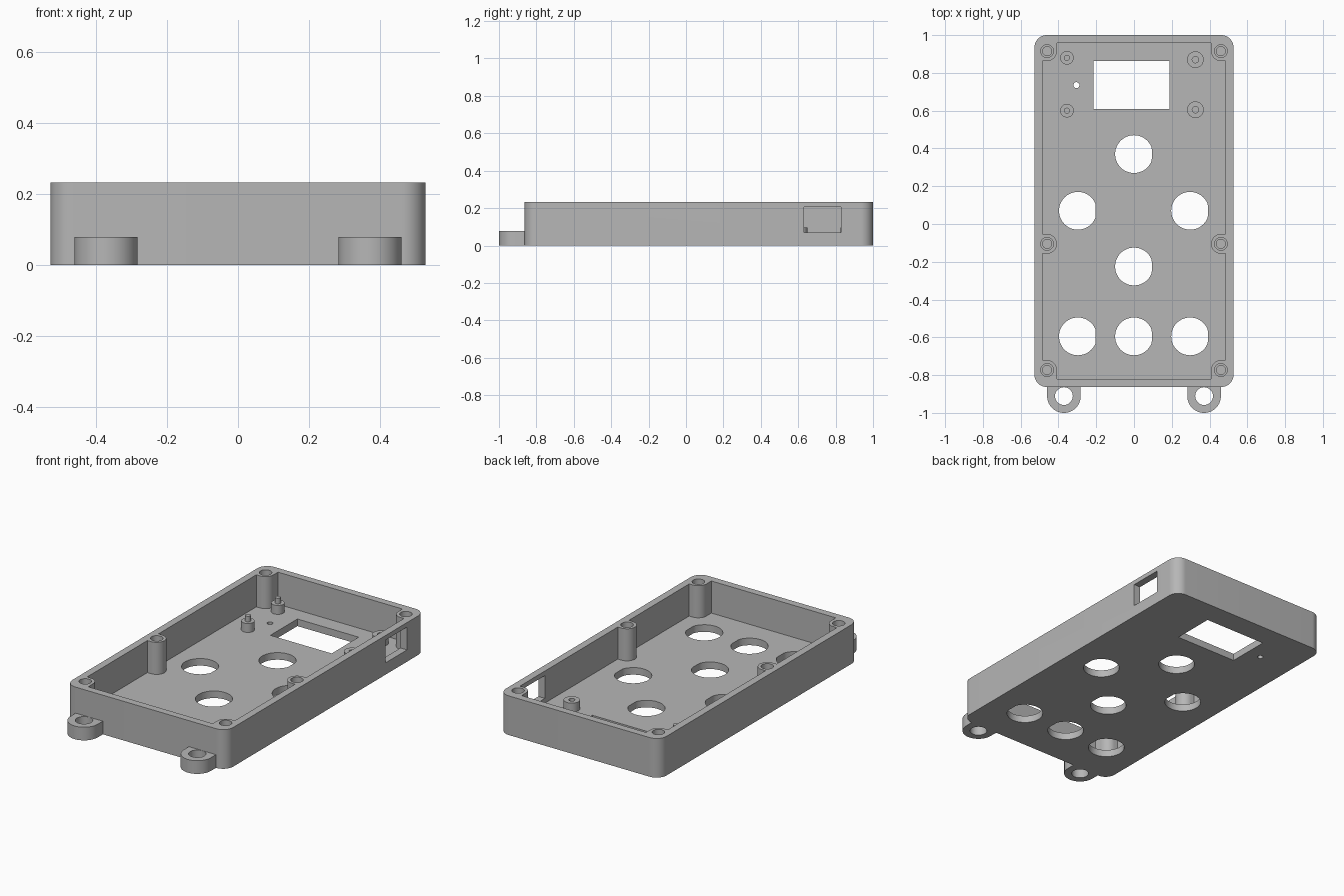
import bpy, bmesh, math

if "Cube" in bpy.data.objects:
    bpy.data.objects.remove(bpy.data.objects["Cube"])

H, FLOOR = 0.232, 0.042          # case height, floor thickness
X, Y0, Y1 = 0.527, -0.863, 1.0   # outer limits
WALL = 0.043
BOSS_R = 0.052

grey = bpy.data.materials.new("light_grey")
grey.diffuse_color = (0.47, 0.47, 0.47, 1)
grey.use_nodes = True
grey.node_tree.nodes["Principled BSDF"].inputs["Base Color"].default_value = grey.diffuse_color


def arc(cx, cy, r, a0, a1, n):
    return [(cx + r * math.cos(math.radians(a0 + (a1 - a0) * i / n)),
             cy + r * math.sin(math.radians(a0 + (a1 - a0) * i / n))) for i in range(n + 1)]


def circle(cx, cy, r, n=40):
    return arc(cx, cy, r, 0, 360, n)[:-1]


def rect(x0, x1, y0, y1):
    return [(x0, y0), (x1, y0), (x1, y1), (x0, y1)]


def prisms(name, parts):
    """One object made of upright prisms, each (outline, bottom, top)."""
    bm = bmesh.new()
    for pts, z0, z1 in parts:
        lo = [bm.verts.new((x, y, z0)) for x, y in pts]
        hi = [bm.verts.new((x, y, z1)) for x, y in pts]
        bm.faces.new(lo[::-1])
        bm.faces.new(hi)
        for i in range(len(pts)):
            j = (i + 1) % len(pts)
            bm.faces.new((lo[i], lo[j], hi[j], hi[i]))
    bmesh.ops.recalc_face_normals(bm, faces=bm.faces)
    me = bpy.data.meshes.new(name)
    bm.to_mesh(me)
    bm.free()
    ob = bpy.data.objects.new(name, me)
    bpy.context.collection.objects.link(ob)
    me.materials.append(grey)
    return ob


def activate(ob):
    bpy.ops.object.select_all(action='DESELECT')
    ob.select_set(True)
    bpy.context.view_layer.objects.active = ob


def cut(ob, cutter):
    cutter.hide_render = True
    mod = ob.modifiers.new("cut", 'BOOLEAN')
    mod.operation, mod.solver, mod.object = 'DIFFERENCE', 'EXACT', cutter
    activate(ob)
    bpy.ops.object.modifier_apply(modifier=mod.name)
    bpy.data.objects.remove(cutter)


def smooth(ob):
    activate(ob)
    bpy.ops.object.shade_smooth_by_angle(angle=math.radians(30))


# Screw bosses: outlines that merge into the side walls and corners
BX, BY = 0.46, (-0.773, -0.105, 0.915)
boss_shapes, boss_centres = [], []
for s in (-1, 1):
    for y, sy in zip(BY, (-1, 0, 1)):
        if sy:
            local = arc(0, 0, BOSS_R, 180, 270, 12) + [(0.1, -BOSS_R), (0.1, 0.1), (-BOSS_R, 0.1)]
        else:
            local = arc(0, 0, BOSS_R, 90, 270, 24) + [(0.1, -BOSS_R), (0.1, BOSS_R)]
        boss_shapes.append([(s * (BX + px), y + py * (sy or 1)) for px, py in local])
        boss_centres.append((s * BX, y))

# Case: rounded block, hollowed around the bosses
R = 0.065
outline = []
for cx, cy, a in ((X - R, Y1 - R, 0), (R - X, Y1 - R, 90), (R - X, Y0 + R, 180), (X - R, Y0 + R, 270)):
    outline += arc(cx, cy, R, a, a + 90, 12)
case = prisms("case", [(outline, 0, H)])
cavity = prisms("cavity_cutter", [(rect(WALL - X, X - WALL, Y0 + WALL, Y1 - WALL), FLOOR, 0.4)])
cut(cavity, prisms("boss_keepout", [(p, -0.1, 0.6) for p in boss_shapes]))
cut(case, cavity)

# Floor openings: button holes with one flat side, display window, indicator hole
openings = []
for bx, by in ((0, 0.37), (-0.297, 0.07), (0.297, 0.07), (0, -0.225),
               (-0.297, -0.595), (0, -0.595), (0.297, -0.595)):
    openings.append(([(bx + min(x, 0.094), y + by) for x, y in circle(0, 0, 0.1, 48)], -0.1, 0.1))
openings.append((rect(-0.215, 0.187, 0.61, 0.863), -0.1, 0.1))
openings.append((circle(-0.305, 0.735, 0.016, 20), -0.1, 0.1))
cut(case, prisms("floor_cutter", openings))

# Connector opening in the right wall
cut(case, prisms("side_cutter", [(rect(0.42, 0.6, 0.63, 0.83), 0.07, 0.205)]))

# Stepped screw holes in the bosses
cut(case, prisms("insert_cutter", [(circle(x, y, 0.034, 28), 0.11, 0.4) for x, y in boss_centres]))
cut(case, prisms("pilot_cutter", [(circle(x, y, 0.024, 28), 0.06, 0.15) for x, y in boss_centres]))
smooth(case)

# Mounting lugs on the front edge
for s, side in ((-1, "left"), (1, "right")):
    c = s * 0.371
    shape = arc(c, -0.911, 0.089, 180, 360, 28) + [(c + 0.089, Y0), (c - 0.089, Y0)]
    lug = prisms(side + "_lug", [(shape, 0, 0.078)])
    cut(lug, prisms("lug_cutter", [(circle(c, -0.911, 0.047, 32), -0.1, 0.2)]))
    smooth(lug)

# Left standoffs with locating pins, right standoffs with screw holes
for y, end in ((0.6, "front"), (0.88, "back")):
    smooth(prisms(end + "_pin_standoff", [(circle(-0.355, y, 0.036, 28), FLOOR, 0.095),
                                          (circle(-0.355, y, 0.016, 20), 0.095, 0.128)]))
for y, end in ((0.605, "front"), (0.87, "back")):
    post = prisms(end + "_screw_standoff", [(circle(0.325, y, 0.044, 28), FLOOR, 0.095)])
    cut(post, prisms("post_cutter", [(circle(0.325, y, 0.017, 20), 0.05, 0.2)]))
    smooth(post)
